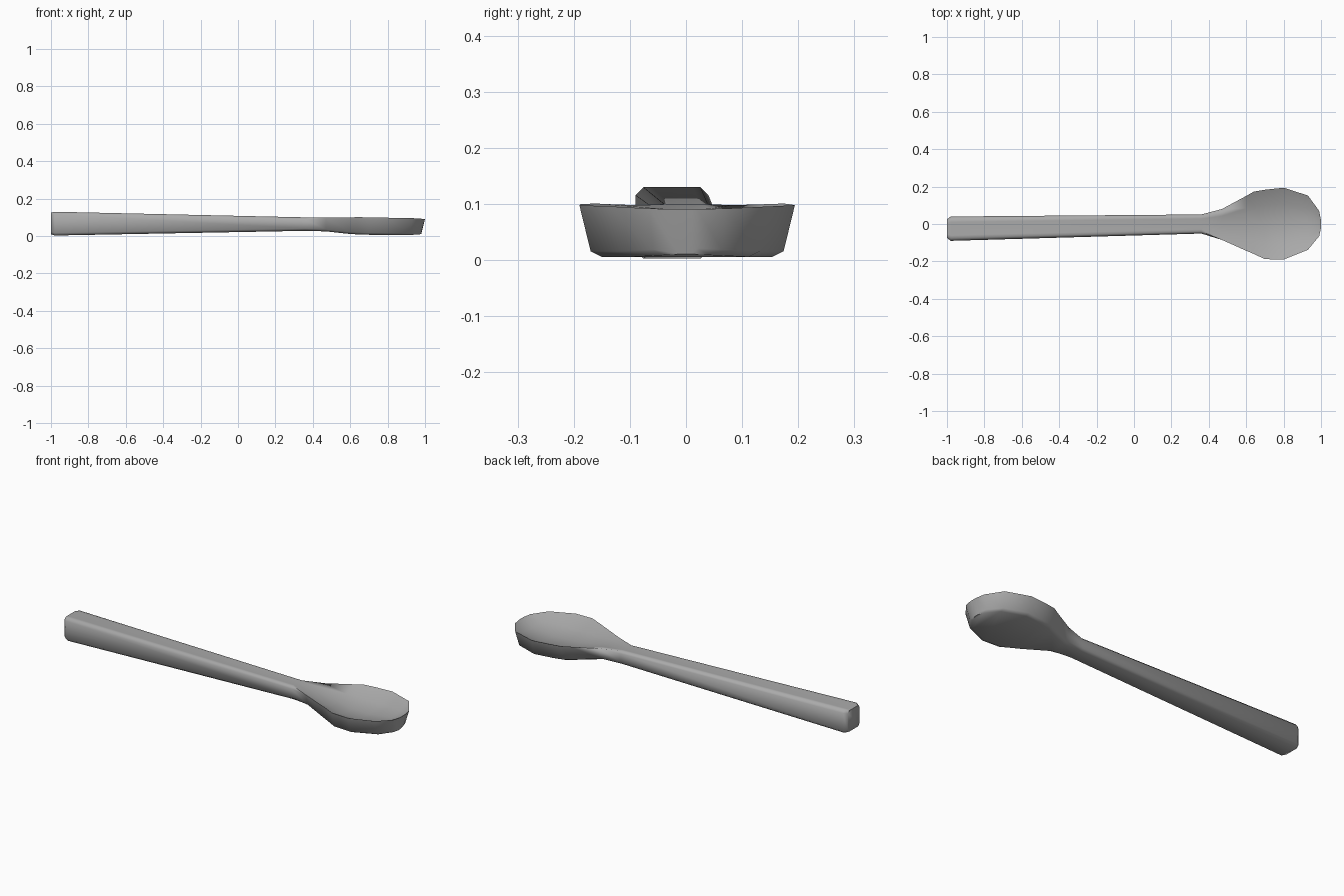
import bpy
import bmesh
import math

old = bpy.data.objects.get("Cube")
if old:
    bpy.data.objects.remove(old, do_unlink=True)

metal = bpy.data.materials.new("grey metal")
metal.use_nodes = True
colour = (0.4, 0.4, 0.4, 1)
metal.diffuse_color = colour
metal.node_tree.nodes["Principled BSDF"].inputs["Base Color"].default_value = colour

# Stations along the spoon:
# x, right edge, left edge, top, bottom, edge bevel, bowl depth, wall inset, low shift
stations = [
    (-1.0, -0.075, 0.025, 0.125, 0.01, 0.012, 0, 0, 0),
    (-0.98, -0.09, 0.04, 0.13, 0.003, 0.014, 0, 0, 0),
    (0.36, -0.051, 0.051, 0.1, 0.028, 0.012, 0, 0, 0),
    (0.47, -0.085, 0.08, 0.098, 0.025, 0, 0.008, 0.02, 0),
    (0.6, -0.143, 0.15, 0.1, 0.011, 0, 0.035, 0.025, 0),
    (0.64, -0.16, 0.173, 0.101, 0.009, 0, 0.042, 0.024, 0),
    (0.7, -0.188, 0.183, 0.1, 0.007, 0, 0.05, 0.022, 0),
    (0.8, -0.19, 0.194, 0.098, 0.006, 0, 0.052, 0.02, 0),
    (0.93, -0.138, 0.152, 0.096, 0.006, 0, 0.036, 0.02, 0.01),
    (0.99, -0.065, 0.07, 0.092, 0.009, 0, 0.008, 0.006, 0.02),
    (1.0, -0.02, 0.02, 0.091, 0.011, 0, 0, 0, 0.02),
]


def section(x, right, left, top, bottom, bevel, depth, inset, shift):
    """Closed cross-section, from the left lower corner over the top and under."""
    mid, half = (right + left) / 2, (left - right) / 2
    low_bevel = max(bevel, 0.01)
    outline = [
        (half - inset, bottom + low_bevel, shift),
        (half, top - bevel, 0),
        (half - bevel, top, 0),
        (half * 0.55, top - depth * 0.75, 0),
    ]
    base = (half - inset - low_bevel * (1 if bevel or half < 0.05 else 2), bottom, shift)
    points = outline + [(0, top - depth, 0)]
    points += [(-y, z, s) for y, z, s in reversed(outline)]
    points += [(-base[0], base[1], base[2]), base]
    return [(x - s, mid + y, z) for y, z, s in points]


# Handle and bowl lofted as one surface
bm = bmesh.new()
rings = [[bm.verts.new(p) for p in section(*s)] for s in stations]
for a, b in zip(rings, rings[1:]):
    for i in range(len(a)):
        j = (i + 1) % len(a)
        bm.faces.new((a[i], a[j], b[j], b[i]))
bm.faces.new(rings[0])
bm.faces.new(rings[-1])
bmesh.ops.remove_doubles(bm, verts=bm.verts, dist=0.0005)
bmesh.ops.recalc_face_normals(bm, faces=bm.faces)

mesh = bpy.data.meshes.new("spoon")
bm.to_mesh(mesh)
bm.free()
mesh.materials.append(metal)
spoon = bpy.data.objects.new("spoon", mesh)
bpy.context.collection.objects.link(spoon)

# Smooth surfaces with a crisp rim
bpy.context.view_layer.objects.active = spoon
spoon.select_set(True)
bpy.ops.object.shade_smooth_by_angle(angle=math.radians(55))
